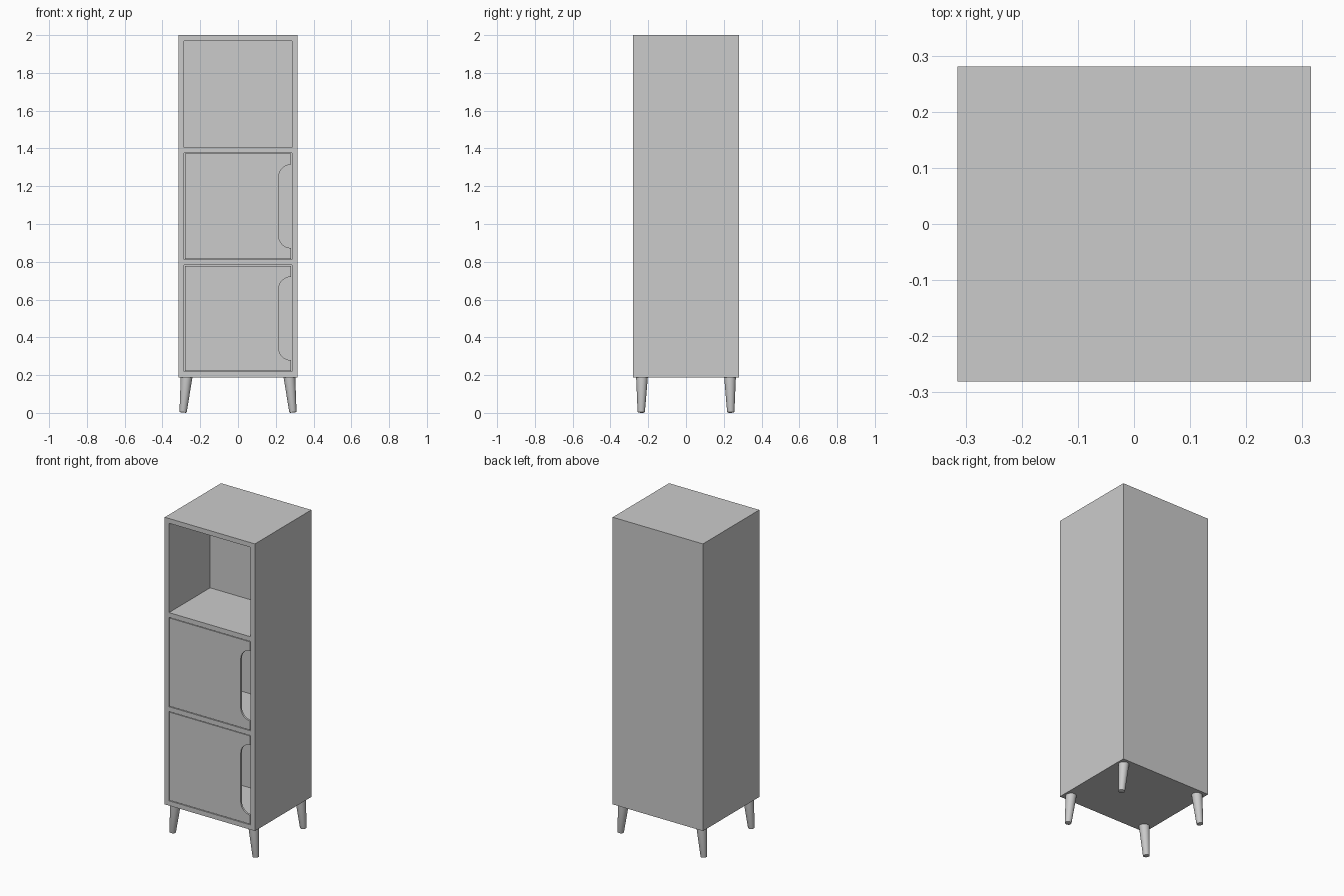
import bpy, bmesh
from math import sin, cos, pi, radians, hypot, atan2
from mathutils import Matrix, Vector

if "Cube" in bpy.data.objects:
    bpy.data.objects.remove(bpy.data.objects["Cube"])

W, D = 0.315, 0.281            # half width, half depth
Z0, Z1 = 0.188, 2.0            # cabinet bottom and top
T = 0.03                       # panel thickness
INNER = W - T
DEPTH = 0.41                   # compartment depth
H = (Z1 - Z0 - 4 * T) / 3      # compartment height
FLOORS = [Z0 + T + i * (H + T) for i in range(3)]


def finish(bm, name, smooth=False):
    bmesh.ops.recalc_face_normals(bm, faces=bm.faces[:])
    mesh = bpy.data.meshes.new(name)
    bm.to_mesh(mesh)
    bm.free()
    obj = bpy.data.objects.new(name, mesh)
    bpy.context.collection.objects.link(obj)
    if smooth:
        bpy.ops.object.select_all(action='DESELECT')
        obj.select_set(True)
        bpy.context.view_layer.objects.active = obj
        bpy.ops.object.shade_smooth_by_angle(angle=radians(30))
    return obj


# Cabinet body: box whose front is sliced into a frame, openings pushed inward
bm = bmesh.new()
bmesh.ops.create_cube(bm, size=1)
bmesh.ops.scale(bm, vec=(2 * W, 2 * D, Z1 - Z0), verts=bm.verts[:])
bmesh.ops.translate(bm, vec=(0, 0, (Z0 + Z1) / 2), verts=bm.verts[:])
cuts = [((s * INNER, 0, 0), (1, 0, 0)) for s in (-1, 1)]
cuts += [((0, 0, z), (0, 0, 1)) for f in FLOORS for z in (f, f + H)]
for co, no in cuts:
    geom = bm.verts[:] + bm.edges[:] + bm.faces[:]
    bmesh.ops.bisect_plane(bm, geom=geom, plane_co=co, plane_no=no)


def is_opening(face):
    c = face.calc_center_median()
    return (c.y < -D + 1e-4 and abs(c.x) < INNER
            and any(f < c.z < f + H for f in FLOORS))


ret = bmesh.ops.extrude_discrete_faces(bm, faces=[f for f in bm.faces if is_opening(f)])
for f in ret['faces']:
    bmesh.ops.translate(bm, vec=(0, DEPTH, 0), verts=f.verts[:])
finish(bm, "cabinet_body")


# Doors: flat panels with a rounded hand notch on the right edge
def door(name, floor, gap=0.004, thick=0.012, r=0.066, seg=12):
    x0, x1 = -INNER + gap, INNER - gap
    b, t = floor + gap, floor + H - gap
    n0, n1 = floor + 0.061, floor + 0.502
    pts = [(x0, b), (x1, b)]
    arc = [i * pi / 2 / seg for i in range(seg + 1)]
    pts += [(x1 - r * sin(a), n0 + r - r * cos(a)) for a in arc]
    pts += [(x1 - r * cos(a), n1 - r + r * sin(a)) for a in arc]
    pts += [(x1, t), (x0, t)]
    bm = bmesh.new()
    y = -D + 0.001
    face = bm.faces.new([bm.verts.new((x, y, z)) for x, z in pts])
    ext = bmesh.ops.extrude_face_region(bm, geom=[face], use_keep_orig=True)
    verts = [v for v in ext['geom'] if isinstance(v, bmesh.types.BMVert)]
    bmesh.ops.translate(bm, vec=(0, thick, 0), verts=verts)
    finish(bm, name, smooth=True)


door("lower_door", FLOORS[0])
door("middle_door", FLOORS[1])


# Legs: tapered round pegs with softened feet, splayed outward
def leg(name, sx, sy, seg=32):
    top = Vector((sx * 0.272, sy * 0.233, Z0 + 0.004))
    foot = Vector((sx * 0.291, sy * 0.237, 0.002))
    axis = top - foot
    L = axis.length
    profile = [(0.015, 0), (0.018, 0.0015), (0.0195, 0.006), (0.031, L)]
    bm = bmesh.new()
    rings = [[bm.verts.new((r * cos(2 * pi * i / seg), r * sin(2 * pi * i / seg), z))
              for i in range(seg)] for r, z in profile]
    for a, b in zip(rings, rings[1:]):
        for i in range(seg):
            j = (i + 1) % seg
            bm.faces.new((a[i], a[j], b[j], b[i]))
    bm.faces.new(rings[0])
    bm.faces.new(rings[-1])
    rot = axis.to_track_quat('Z', 'Y').to_matrix().to_4x4()
    bm.transform(Matrix.Translation(foot) @ rot)
    finish(bm, name, smooth=True)


for sx, side in ((-1, "left"), (1, "right")):
    for sy, end in ((-1, "front"), (1, "back")):
        leg(f"{end}_{side}_leg", sx, sy)
